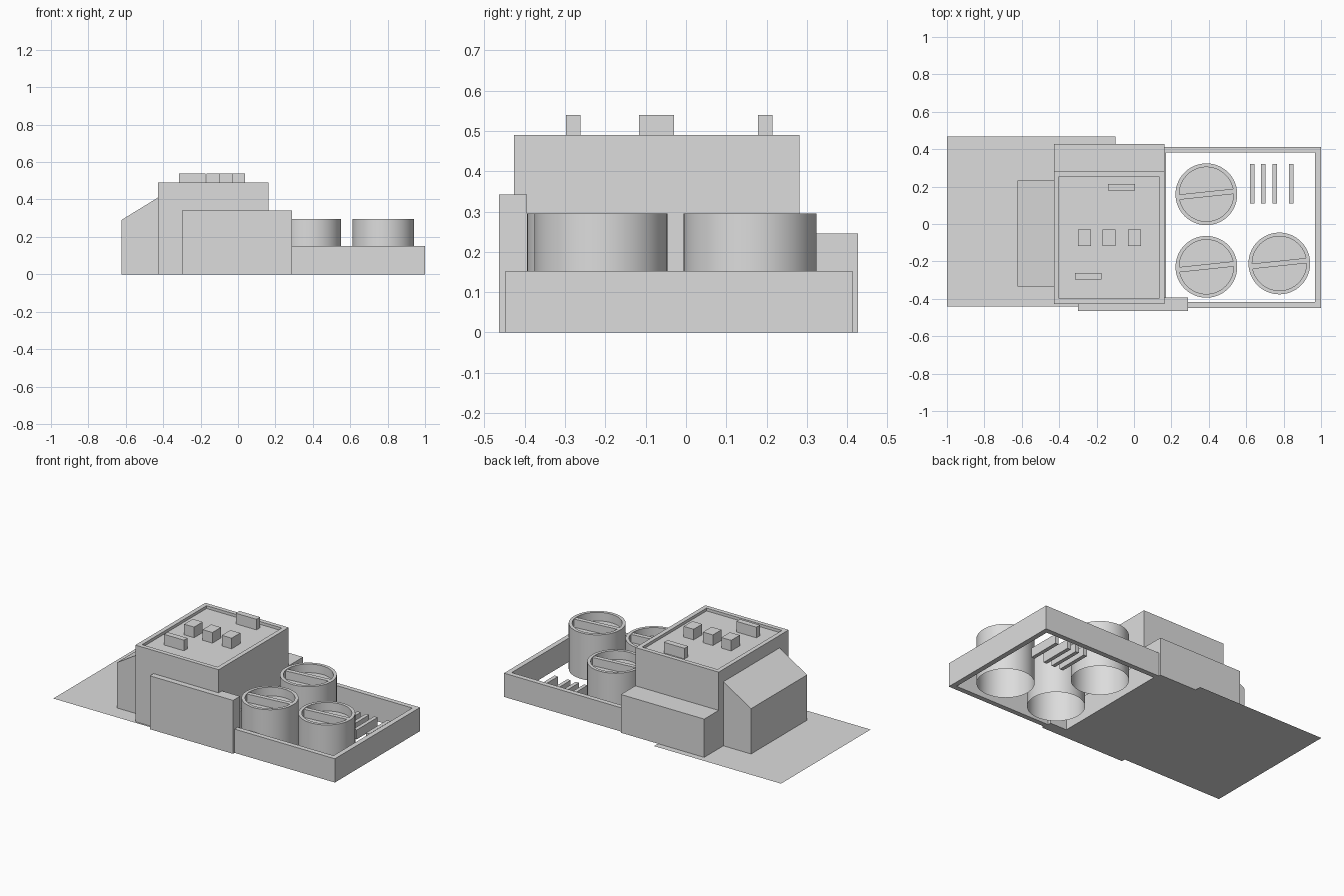
import bpy, bmesh, math
from mathutils import Matrix, Vector

if "Cube" in bpy.data.objects:
    bpy.data.objects.remove(bpy.data.objects["Cube"], do_unlink=True)

TONE = (0.72, 0.72, 0.72, 1)
grey = bpy.data.materials.new("plain_grey")
grey.use_nodes = True
grey.diffuse_color = TONE
grey.node_tree.nodes["Principled BSDF"].inputs["Base Color"].default_value = TONE


def finish(name, bm):
    bmesh.ops.recalc_face_normals(bm, faces=bm.faces)
    mesh = bpy.data.meshes.new(name)
    bm.to_mesh(mesh)
    bm.free()
    mesh.materials.append(grey)
    obj = bpy.data.objects.new(name, mesh)
    bpy.context.collection.objects.link(obj)
    return obj


def add_box(bm, x, y, z):
    size = Vector((x[1] - x[0], y[1] - y[0], z[1] - z[0]))
    mid = Vector((sum(x), sum(y), sum(z))) / 2
    return bmesh.ops.create_cube(
        bm, size=1, matrix=Matrix.Translation(mid) @ Matrix.Diagonal(size).to_4x4())["verts"]


def box(name, x, y, z):
    bm = bmesh.new()
    add_box(bm, x, y, z)
    finish(name, bm)


# Flat ground sheet beside and beneath the building
bm = bmesh.new()
bm.faces.new([bm.verts.new((x, y, 0)) for x, y in
              ((-1, -0.44), (-0.10, -0.44), (-0.10, 0.467), (-1, 0.467))])
finish("ground_sheet", bm)

# Main block with a shallow recessed roof behind a parapet
bm = bmesh.new()
add_box(bm, (-0.428, 0.162), (-0.427, 0.281), (0, 0.49))
bm.normal_update()
roof = max(bm.faces, key=lambda f: f.calc_center_median().z)
bmesh.ops.inset_region(bm, faces=[roof], thickness=0.028, use_even_offset=True)
bmesh.ops.inset_region(bm, faces=[roof], thickness=0, depth=-0.018)
finish("main_block", bm)

# Side annexes
box("rear_annex", (-0.428, 0.162), (0.281, 0.427), (0, 0.245))
box("front_panel", (-0.30, 0.29), (-0.464, -0.394), (0, 0.342))

# End annex with a sloping roof
bm = bmesh.new()
profile = ((-0.428, 0), (-0.624, 0), (-0.624, 0.29), (-0.428, 0.41))
end = bm.faces.new([bm.verts.new((x, -0.334, z)) for x, z in profile])
side = bmesh.ops.extrude_face_region(bm, geom=[end])
bmesh.ops.translate(bm, vec=(0, 0.567, 0),
                    verts=[v for v in side["geom"] if isinstance(v, bmesh.types.BMVert)])
finish("sloped_annex", bm)

# Rooftop units
for i, x in enumerate((-0.264, -0.134, 0.002)):
    box(f"roof_unit_{i + 1}", (x - 0.035, x + 0.035), (-0.117, -0.03), (0.47, 0.54))
box("rear_roof_vent", (-0.14, 0.006), (0.178, 0.215), (0.47, 0.54))
box("front_roof_vent", (-0.315, -0.174), (-0.298, -0.262), (0.47, 0.54))

# Open yard enclosed by four wall runs
LEFT, RIGHT, FRONT, BACK, WALL = 0.14, 1.0, -0.448, 0.413, 0.032
rise = (0, 0.152)
box("yard_front_wall", (LEFT, RIGHT), (FRONT, FRONT + WALL), rise)
box("yard_back_wall", (LEFT, RIGHT), (BACK - WALL, BACK), rise)
box("yard_inner_wall", (LEFT, LEFT + WALL), (FRONT + WALL, BACK - WALL), rise)
box("yard_outer_wall", (RIGHT - WALL, RIGHT), (FRONT + WALL, BACK - WALL), rise)

# Low slats on the yard floor
for i, x in enumerate((0.632, 0.692, 0.752, 0.842)):
    box(f"yard_slat_{i + 1}", (x - 0.012, x + 0.012), (0.11, 0.322), (0, 0.06))


# Open-bottomed tanks: sunken lid and a crossbar just under the rim
def tank(name, cx, cy, radius=0.165, height=0.295, segments=64):
    lid_z, inner = height - 0.055, radius - 0.02
    bm = bmesh.new()
    rings = []
    for r, z in ((radius, 0), (radius, height), (inner, height), (inner, lid_z)):
        rings.append([bm.verts.new((r * math.cos(a), r * math.sin(a), z))
                      for a in (math.tau * i / segments for i in range(segments))])
    for low, high in zip(rings, rings[1:]):
        for i in range(segments):
            j = (i + 1) % segments
            bm.faces.new((low[i], low[j], high[j], high[i]))
    bm.faces.new(rings[-1])
    bar = add_box(bm, (-inner, inner), (-0.014, 0.014), (lid_z, height - 0.003))
    bmesh.ops.rotate(bm, verts=bar, cent=(0, 0, 0), matrix=Matrix.Rotation(math.radians(6), 3, "Z"))
    obj = finish(name, bm)
    obj.location = (cx, cy, 0)
    bpy.ops.object.select_all(action="DESELECT")
    obj.select_set(True)
    bpy.context.view_layer.objects.active = obj
    bpy.ops.object.shade_smooth_by_angle()


tank("rear_tank", 0.387, 0.159)
tank("front_tank", 0.387, -0.229)
tank("outer_tank", 0.777, -0.211)
